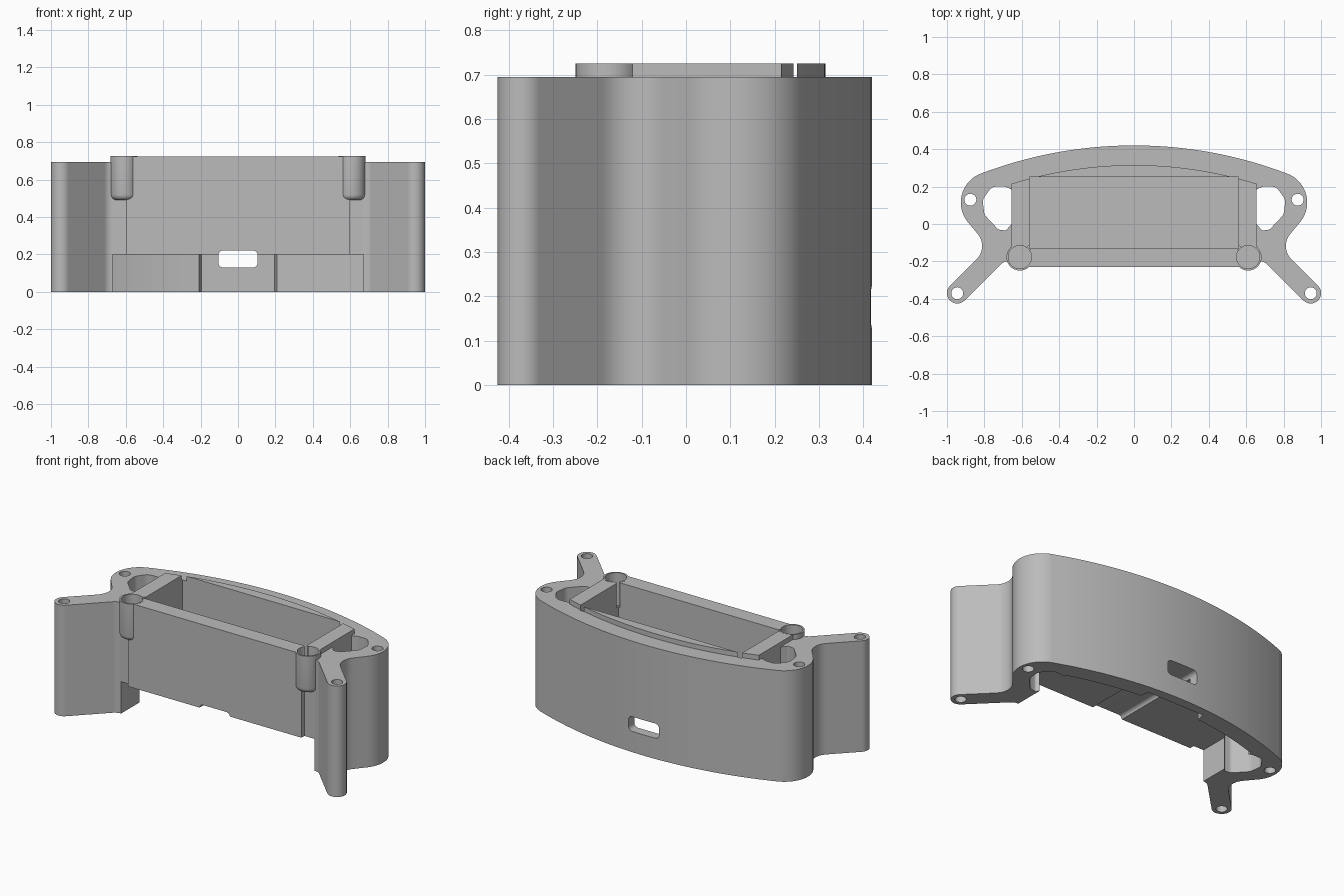
import bpy, bmesh, math
from mathutils import Vector, Matrix

cube = bpy.data.objects.get("Cube")
if cube:
    bpy.data.objects.remove(cube, do_unlink=True)

grey = bpy.data.materials.new("plain grey")
grey.use_nodes = True
colour = (0.5, 0.5, 0.5, 1)
grey.diffuse_color = colour
grey.node_tree.nodes["Principled BSDF"].inputs["Base Color"].default_value = colour


def rounded(corners, steps=10):
    """Turn (x, y, radius) corners into a filleted path; the ends stay as they are."""
    path = []
    n = len(corners)
    for i, (x, y, r) in enumerate(corners):
        p = Vector((x, y))
        if r == 0:
            path.append(p)
            continue
        a = (Vector(corners[i - 1][:2]) - p).normalized()
        b = (Vector(corners[(i + 1) % n][:2]) - p).normalized()
        half = a.angle(b) / 2
        centre = p + (a + b).normalized() * r / math.sin(half)
        start = p + a * r / math.tan(half) - centre
        end = p + b * r / math.tan(half) - centre
        sweep = start.angle_signed(end)
        for k in range(steps + 1):
            path.append(centre + Matrix.Rotation(-sweep * k / steps, 2) @ start)
    return path


def arc(cx, cy, r, a0, a1, steps):
    return [Vector((cx + r * math.cos(math.radians(a0 + (a1 - a0) * k / steps)),
                    cy + r * math.sin(math.radians(a0 + (a1 - a0) * k / steps))))
            for k in range(steps + 1)]


def mirrored(half):
    """Close a right-hand path with its mirror image."""
    return half + [Vector((-p.x, p.y)) for p in reversed(half) if abs(p.x) > 1e-5]


def prism(name, points, z0, z1, round_base=0):
    bm = bmesh.new()
    base = bm.faces.new([bm.verts.new((p[0], p[1], z0)) for p in points])
    top = bmesh.ops.extrude_face_region(bm, geom=[base])["geom"]
    bmesh.ops.translate(bm, vec=(0, 0, z1 - z0),
                        verts=[v for v in top if isinstance(v, bmesh.types.BMVert)])
    if round_base:
        low = [e for e in bm.edges if all(abs(v.co.z - z0) < 1e-5 for v in e.verts)]
        bmesh.ops.bevel(bm, geom=low, offset=round_base, segments=4,
                        profile=0.5, affect='EDGES')
    bmesh.ops.recalc_face_normals(bm, faces=bm.faces[:])
    mesh = bpy.data.meshes.new(name)
    bm.to_mesh(mesh)
    bm.free()
    mesh.materials.append(grey)
    ob = bpy.data.objects.new(name, mesh)
    bpy.context.collection.objects.link(ob)
    return ob


def box(x0, x1, y0, y1):
    return [Vector(p) for p in ((x0, y0), (x1, y0), (x1, y1), (x0, y1))]


def combine(target, tool, operation):
    mod = target.modifiers.new("cut", 'BOOLEAN')
    mod.operation = operation
    mod.solver = 'EXACT'
    mod.object = tool
    bpy.context.view_layer.objects.active = target
    bpy.ops.object.modifier_apply(modifier=mod.name)
    bpy.data.objects.remove(tool, do_unlink=True)


def back_arc(apex, radius, x):
    """Right half of the curved back, from the middle out to x."""
    return arc(0, apex - radius, radius, 90, 90 - math.degrees(math.asin(x / radius)), 24)


# Housing: curved back, rounded shoulders and diagonal legs
shoulder = arc(0.761, 0.115, 0.165, 69, -40, 20)
leg = rounded([(0.887, 0.009, 0), (0.777, -0.124, 0.1), (1.023, -0.37, 0.0549),
               (0.945, -0.448, 0.0549), (0.697, -0.2, 0.06), (0.6, -0.2, 0)])
housing = prism("housing", mirrored(back_arc(0.42, 2.3, 0.815) + shoulder + leg[1:]), 0, 0.695)

# Raised tray block
inner = back_arc(0.315, 2.195, 0.655)
tray = inner + [Vector(p) for p in ((0.655, -0.2), (0.6, -0.2), (0.6, -0.23))]
combine(housing, prism("tray_block", mirrored(tray), 0.1, 0.725), 'UNION')

# Front corner posts
for s in (1, -1):
    post = arc(s * 0.61, -0.177, 0.072, 0, 352.5, 47)
    combine(housing, prism("post", post, 0.49, 0.7255, 0.03), 'UNION')

# Open underside with a deeper recess behind the connector slot
under = back_arc(0.315, 2.195, 0.67) + [Vector((0.67, -0.5))]
combine(housing, prism("underside", mirrored(under), -0.1, 0.2), 'DIFFERENCE')
recess = [Vector(p) for p in ((0.195, 0.36), (0.21, 0.3), (0.21, 0.2))]
combine(housing, prism("recess", mirrored(recess), -0.1, 0.2), 'DIFFERENCE')

# Tray cavity
combine(housing, prism("cavity", box(-0.56, 0.56, -0.13, 0.25), 0.25, 1), 'DIFFERENCE')

# Shoulder openings, screw holes and post sockets on both sides
opening = rounded([(0.655, 0.185, 0), (0.69, 0.2, 0.02), (0.76, 0.2, 0.05),
                   (0.81, 0.13, 0.05), (0.80, 0.05, 0.05), (0.725, -0.03, 0.025),
                   (0.685, -0.035, 0.015), (0.655, 0.0, 0)])
for s in (1, -1):
    side = [Vector((s * p.x, p.y)) for p in opening]
    combine(housing, prism("opening", side, -0.1, 1), 'DIFFERENCE')
    for x, y in ((0.875, 0.13), (0.945, -0.37)):
        hole = arc(s * x, y, 0.032, 0, 345, 23)
        combine(housing, prism("screw_hole", hole, -0.1, 1), 'DIFFERENCE')
    socket = arc(s * 0.61, -0.177, 0.062, 0, 352.5, 47)
    combine(housing, prism("socket", socket, 0.52, 1), 'DIFFERENCE')
    turn = Matrix.Rotation(math.radians(45), 2)
    slit = [turn @ p for p in box(-0.01, 0.01, 0, 0.09)]
    slit = [Vector((s * (0.61 + p.x), -0.177 + p.y)) for p in slit]
    combine(housing, prism("slit", slit, 0.57, 1), 'DIFFERENCE')

# Connector slot running from front to back
slot = rounded([(-0.105, 0.13, 0.025), (0.105, 0.13, 0.025),
                (0.105, 0.222, 0.025), (-0.105, 0.222, 0.025)], 6)
cutter = prism("slot", slot, -1, 1)
cutter.data.transform(Matrix.Rotation(math.radians(90), 4, 'X'))
combine(housing, cutter, 'DIFFERENCE')

# Smooth curved walls, crisp edges
bpy.ops.object.select_all(action='DESELECT')
housing.select_set(True)
bpy.context.view_layer.objects.active = housing
bpy.ops.object.shade_smooth_by_angle(angle=math.radians(30))
